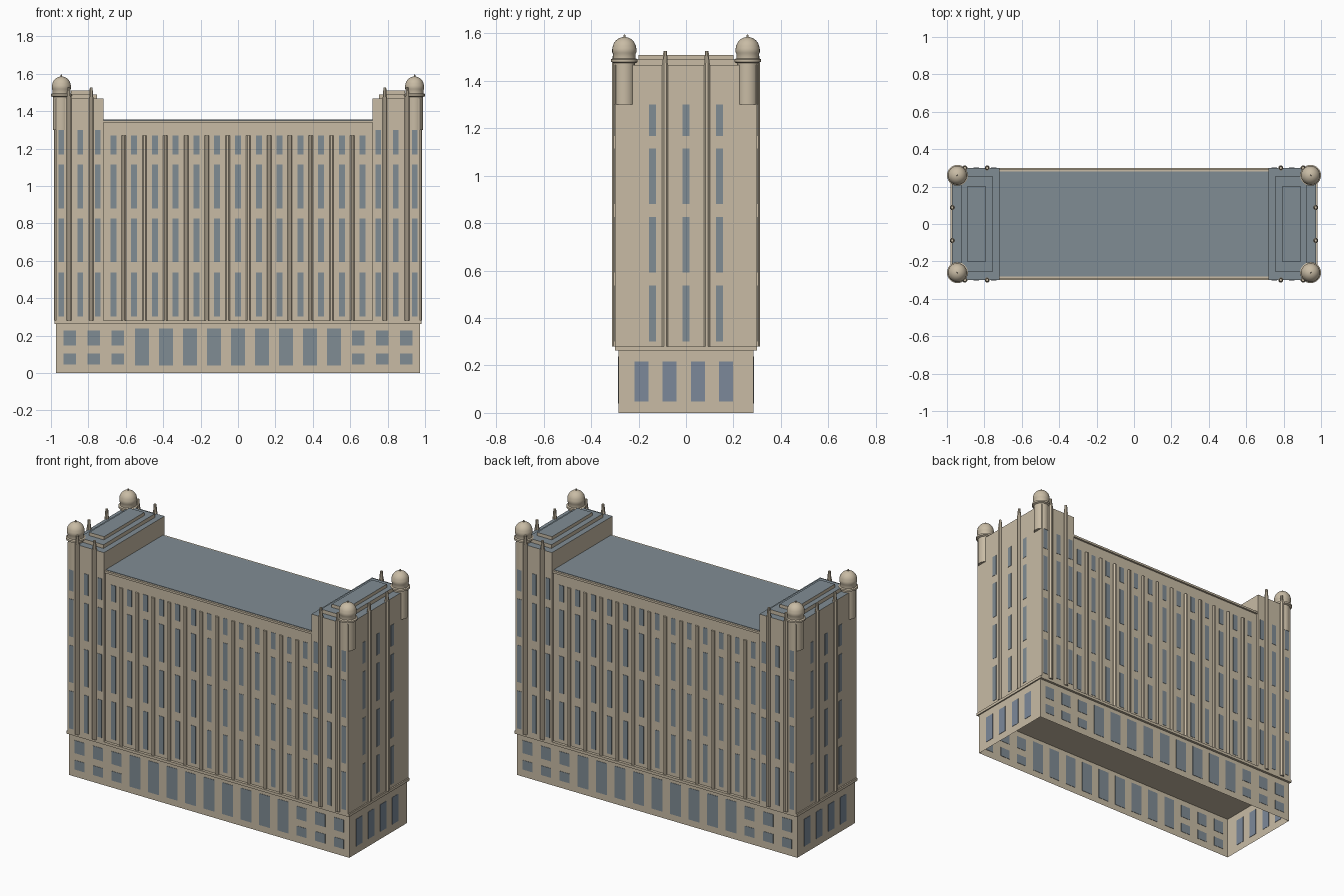
import bpy, bmesh, math
from mathutils import Matrix

if "Cube" in bpy.data.objects:
    bpy.data.objects.remove(bpy.data.objects["Cube"])


def material(name, rgb):
    m = bpy.data.materials.new(name)
    m.diffuse_color = (*rgb, 1)
    m.use_nodes = True
    m.node_tree.nodes["Principled BSDF"].inputs["Base Color"].default_value = m.diffuse_color
    return m


STONE = material("warm stone", (0.58, 0.50, 0.375))
SLATE = material("slate blue grey", (0.216, 0.262, 0.296))
DOOR = material("dark blue glass", (0.20, 0.25, 0.32))


def box(bm, x, y, z):
    """Add a box given its (min, max) range on each axis."""
    size = Matrix.Diagonal((x[1] - x[0], y[1] - y[0], z[1] - z[0], 1))
    mid = Matrix.Translation(((x[0] + x[1]) / 2, (y[0] + y[1]) / 2, (z[0] + z[1]) / 2))
    bmesh.ops.create_cube(bm, size=1, matrix=mid @ size)


def post(bm, x, y, z0, z1, r0, r1):
    """Add a vertical octagonal shaft."""
    bmesh.ops.create_cone(bm, cap_ends=True, segments=8, radius1=r0, radius2=r1, depth=z1 - z0,
                          matrix=Matrix.Translation((x, y, (z0 + z1) / 2))
                          @ Matrix.Rotation(math.pi / 8, 4, 'Z'))


def lathe(bm, x, y, profile, n=24):
    """Spin a (radius, z) profile about a vertical axis."""
    rings = []
    for r, z in profile:
        if r == 0:
            rings.append([bm.verts.new((x, y, z))] * n)
        else:
            rings.append([bm.verts.new((x + r * math.cos(2 * math.pi * i / n),
                                        y + r * math.sin(2 * math.pi * i / n), z)) for i in range(n)])
    for a, b in zip(rings, rings[1:]):
        for i in range(n):
            j = (i + 1) % n
            quad = list(dict.fromkeys((a[i], a[j], b[j], b[i])))
            bm.faces.new(quad)


def finish(name, bm, mats, slate_tops=False, smooth=False):
    bmesh.ops.recalc_face_normals(bm, faces=bm.faces)
    if slate_tops:
        for f in bm.faces:
            f.material_index = 1 if f.normal.z > 0.9 else 0
    me = bpy.data.meshes.new(name)
    bm.to_mesh(me)
    bm.free()
    for m in mats:
        me.materials.append(m)
    ob = bpy.data.objects.new(name, me)
    bpy.context.collection.objects.link(ob)
    if smooth:
        bpy.ops.object.select_all(action='DESELECT')
        ob.select_set(True)
        bpy.context.view_layer.objects.active = ob
        bpy.ops.object.shade_smooth_by_angle(angle=math.radians(35))
    return ob


TX, TY = 0.972, 0.30      # tower outer faces
MY = 0.283                # main block wall
BY = 0.285                # base wall
T = 0.002                 # half thickness of glass plates
ROWS = [(0.302, 0.538), (0.593, 0.825), (0.88, 1.115)]

# Base storey, open underneath
bm = bmesh.new()
box(bm, (-TX, TX), (-BY, BY), (0, 0.265))
bmesh.ops.delete(bm, geom=[f for f in bm.faces if f.normal.z < -0.9], context='FACES')
bm.normal_update()
me_base = finish("base_storey", bm, [STONE])

# Ledge above the base
bm = bmesh.new()
box(bm, (-0.98, 0.98), (-TY, TY), (0.263, 0.28))
finish("base_ledge", bm, [STONE])

# Main block, its thin cornice and roof
bm = bmesh.new()
box(bm, (-0.73, 0.73), (-MY, MY), (0.28, 1.34))
finish("main_block", bm, [STONE])
bm = bmesh.new()
box(bm, (-0.72, 0.72), (-0.295, 0.295), (1.338, 1.351))
finish("main_cornice", bm, [STONE])
bm = bmesh.new()
box(bm, (-0.72, 0.72), (-0.282, 0.282), (1.349, 1.354))
finish("main_roof", bm, [SLATE])

# End towers with stepped slate roofs
bm = bmesh.new()
for s in (-1, 1):
    for x0, x1, y, z0, z1 in ((0.72, TX, TY, 0.28, 1.467),
                              (0.755, 0.925, 0.255, 1.467, 1.49),
                              (0.79, 0.893, 0.20, 1.49, 1.51)):
        box(bm, sorted((s * x0, s * x1)), (-y, y), (z0, z1))
finish("end_towers", bm, [STONE, SLATE], slate_tops=True)

# Main block pilasters
bm = bmesh.new()
for s in (-1, 1):
    for i in range(12):
        post(bm, (i - 5.5) * 0.111, s * MY, 0.28, 1.27, 0.0125, 0.0125)
finish("main_pilasters", bm, [STONE])

# Tower pilasters with tapering pinnacles
bm = bmesh.new()
spots = [(sx * x, sy * TY) for sx in (-1, 1) for sy in (-1, 1) for x in (0.785, 0.904)]
spots += [(sx * TX, sy * 0.088) for sx in (-1, 1) for sy in (-1, 1)]
for x, y in spots:
    post(bm, x, y, 0.28, 1.475, 0.014, 0.014)
    post(bm, x, y, 1.475, 1.525, 0.012, 0.008)
finish("tower_pilasters", bm, [STONE])

# Corner turrets with domes
profile = [(0, 1.30), (0.045, 1.30), (0.045, 1.475), (0.056, 1.48), (0.056, 1.491),
           (0.048, 1.495), (0.048, 1.515), (0.051, 1.52), (0.051, 1.535)]
profile += [(0.05 * math.cos(a), 1.535 + 0.05 * math.sin(a))
            for a in (math.radians(d) for d in range(5, 86, 10))]
profile += [(0.004, 1.594), (0, 1.595)]
bm = bmesh.new()
for sx in (-1, 1):
    for sy in (-1, 1):
        lathe(bm, sx * 0.944, sy * 0.26, profile)
finish("corner_turrets", bm, [STONE], smooth=True)


# Front and back windows
def pane_y(bm, x, w, y, z):
    box(bm, (x - w / 2, x + w / 2), (y - T, y + T), z)


bm = bmesh.new()
for s in (-1, 1):
    for i in range(-6, 7):
        for z in ROWS + [(1.167, 1.27)]:
            pane_y(bm, i * 0.111, 0.032, s * MY, z)
    for x in (-0.945, -0.843, -0.75, 0.75, 0.843, 0.945):
        for z in ROWS + [(1.167, 1.30)]:
            pane_y(bm, x, 0.03, s * TY, z)
finish("long_side_windows", bm, [SLATE])

# Base windows on the long sides
bm = bmesh.new()
for s in (-1, 1):
    for i in range(-4, 5):
        pane_y(bm, i * 0.1285, 0.075, s * BY, (0.04, 0.238))
    for i in (-7, -6, -5, 5, 6, 7):
        for z in ((0.045, 0.104), (0.148, 0.228)):
            pane_y(bm, i * 0.1285, 0.068, s * BY, z)
finish("base_windows", bm, [SLATE])

# End windows of the towers
bm = bmesh.new()
for s in (-1, 1):
    for y in (-0.141, 0, 0.141):
        for z in ROWS + [(1.167, 1.30)]:
            box(bm, (s * TX - T, s * TX + T), (y - 0.0155, y + 0.0155), z)
finish("end_windows", bm, [SLATE])

# Tall openings in the ends of the base
bm = bmesh.new()
for s in (-1, 1):
    for y in (-0.188, -0.07, 0.051, 0.169):
        box(bm, (s * TX - T, s * TX + T), (s * y - 0.03, s * y + 0.03), (0.047, 0.217))
finish("base_end_openings", bm, [DOOR])
